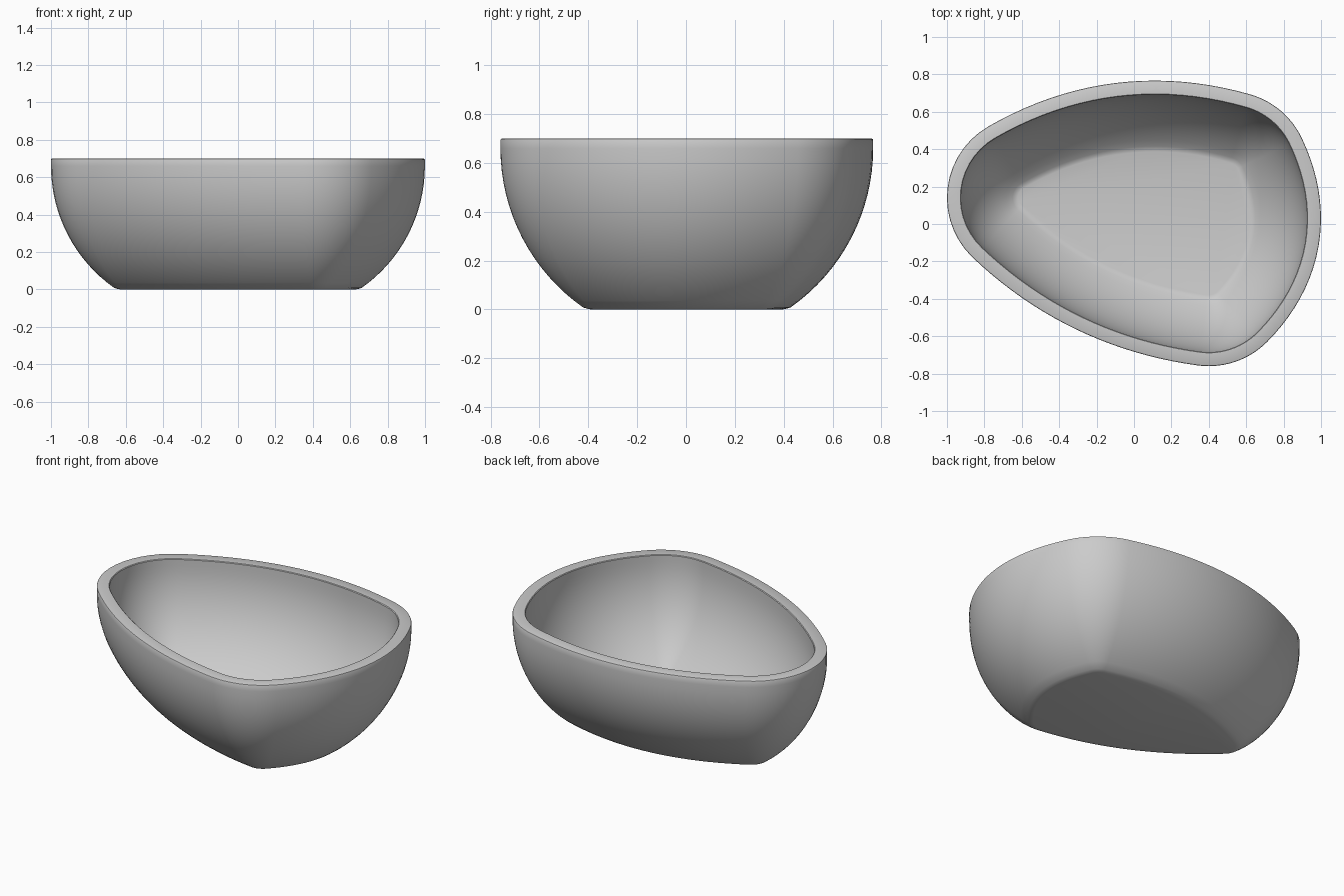
import bpy, bmesh, math
from mathutils import Vector

if "Cube" in bpy.data.objects:
    bpy.data.objects.remove(bpy.data.objects["Cube"])

# Plan: a core triangle with gently bowed sides; every ring is an offset of it
corners = [Vector((-0.56, 0.14)), Vector((0.5, 0.27)), Vector((0.4, -0.32))]
bulges = [0.113, 0.105, 0.086]
SIDE, CORNER = 20, 14


def plan():
    pts = []
    for i in range(3):
        a, b = corners[i], corners[(i + 1) % 3]
        chord = b - a
        out = Vector((-chord.y, chord.x)).normalized()
        for k in range(SIDE + 1):
            t = k / SIDE
            p = a + chord * t + out * bulges[i] * 4 * t * (1 - t)
            d = chord + out * bulges[i] * 4 * (1 - 2 * t)
            pts.append((p, math.atan2(d.x, -d.y)))
    # fill the corners by sweeping the normal around each corner point
    full = []
    for i, (p, ang) in enumerate(pts):
        full.append((p, ang))
        if i % (SIDE + 1) == SIDE:
            nxt = pts[(i + 1) % len(pts)][1]
            turn = (nxt - ang + math.pi) % (2 * math.pi) - math.pi
            full += [(p, ang + turn * k / CORNER) for k in range(1, CORNER)]
    return full


# Wall profile: (offset from core, height), outside up, rim, inside down
RIM, R, ZC, WALL = 0.44, 0.797, 0.66, 0.075


def arc(radius, z0, n=16):
    a0 = math.asin((ZC - z0) / radius)
    return [(RIM - R + radius * math.cos(a0 * (1 - k / n)),
             ZC - radius * math.sin(a0 * (1 - k / n))) for k in range(n + 1)]


outer = [(0.068, 0.0), (0.08, 0.002)] + arc(R, 0.008)
rim = [(RIM, 0.694), (RIM - 0.002, 0.698), (RIM - 0.006, 0.7),
       (RIM - WALL + 0.004, 0.7), (RIM - WALL, 0.696)]
inner = arc(R - WALL, 0.092)[::-1] + [(0.075, 0.084), (0.06, 0.08)]
profile = outer + rim + inner

# Bowl mesh
bm = bmesh.new()
outline = plan()
rings = [[bm.verts.new((p.x + r * math.cos(a), p.y + r * math.sin(a), z))
          for p, a in outline] for r, z in profile]
n = len(outline)
for lo, hi in zip(rings, rings[1:]):
    for i in range(n):
        j = (i + 1) % n
        bm.faces.new((lo[i], lo[j], hi[j], hi[i]))
bm.faces.new(rings[0])
bm.faces.new(rings[-1])
bmesh.ops.recalc_face_normals(bm, faces=bm.faces)
mesh = bpy.data.meshes.new("bowl")
bm.to_mesh(mesh)
bm.free()
bowl = bpy.data.objects.new("bowl", mesh)
bpy.context.collection.objects.link(bowl)
bpy.context.view_layer.objects.active = bowl
bowl.select_set(True)
bpy.ops.object.shade_smooth_by_angle(angle=math.radians(35))
